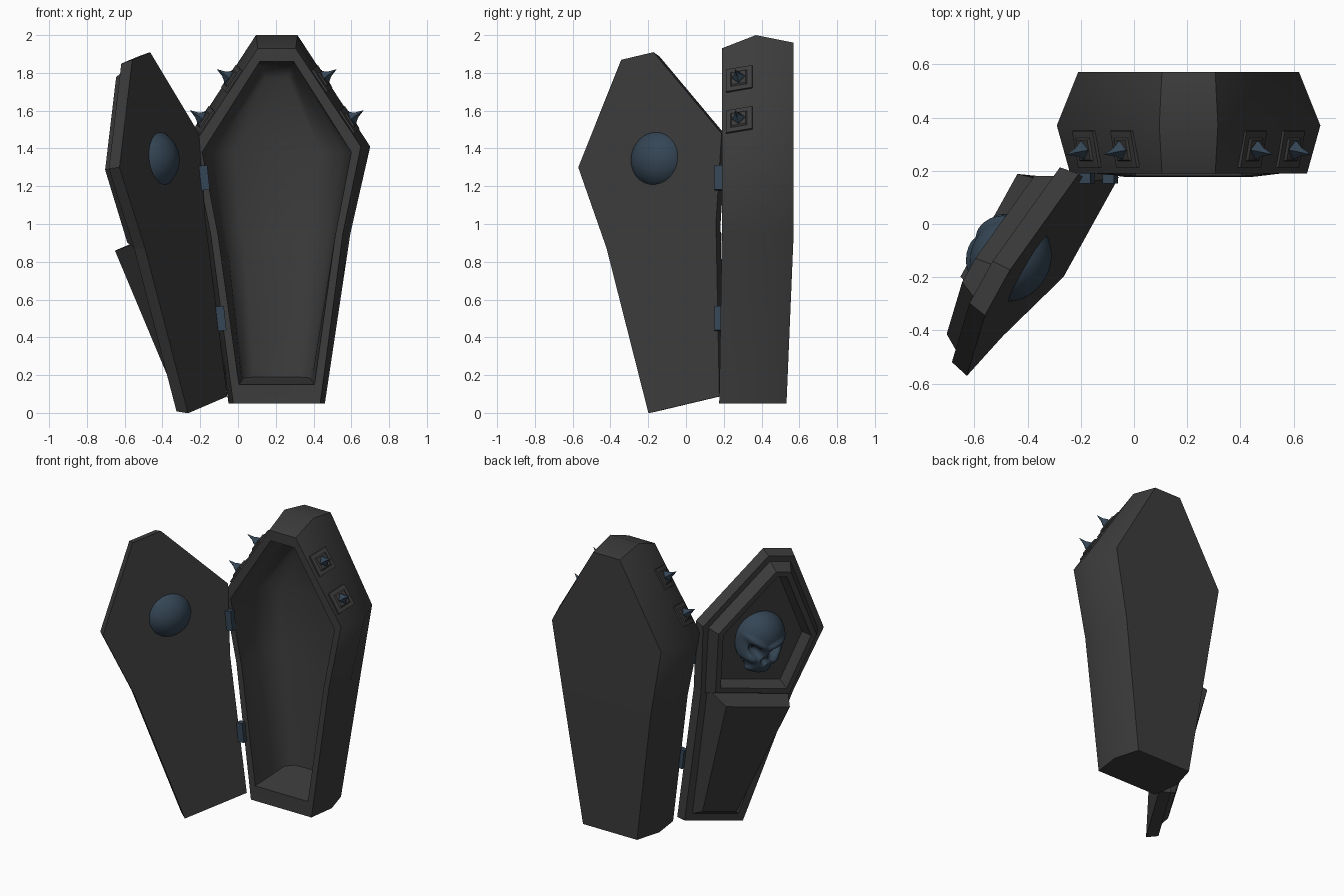
import bpy, bmesh, math
from mathutils import Vector

if "Cube" in bpy.data.objects:
    bpy.data.objects.remove(bpy.data.objects["Cube"])

CX = 0.205  # centre line of the coffin box


def material(name, rgb):
    m = bpy.data.materials.new(name)
    m.diffuse_color = (*rgb, 1)
    m.use_nodes = True
    m.node_tree.nodes["Principled BSDF"].inputs["Base Color"].default_value = m.diffuse_color
    return m


DARK = material("dark_grey", (0.045, 0.045, 0.045))
BLUE = material("blue_steel", (0.035, 0.06, 0.09))


def finish(name, bm, mat, angle=None):
    bmesh.ops.recalc_face_normals(bm, faces=bm.faces)
    me = bpy.data.meshes.new(name)
    bm.to_mesh(me)
    bm.free()
    ob = bpy.data.objects.new(name, me)
    bpy.context.collection.objects.link(ob)
    me.materials.append(mat)
    if angle:
        bpy.ops.object.select_all(action='DESELECT')
        ob.select_set(True)
        bpy.context.view_layer.objects.active = ob
        bpy.ops.object.shade_smooth_by_angle(angle=math.radians(angle))
    return ob


def loft(name, rings, mat, angle=None):
    """Skin through rings of equal count; ends closed with strips across the symmetry line."""
    bm = bmesh.new()
    vs = [[bm.verts.new(p) for p in r] for r in rings]
    n = len(vs[0])
    for a, b in zip(vs, vs[1:]):
        for i in range(n):
            j = (i + 1) % n
            bm.faces.new((a[i], a[j], b[j], b[i]))
    for r in (vs[0], vs[-1]):
        for i in range(n // 2 - 1):
            bm.faces.new((r[i], r[i + 1], r[n - 2 - i], r[n - 1 - i]))
    return finish(name, bm, mat, angle)


def mirror(half):
    return [Vector(p) for p in half] + [Vector((-x, z)) for x, z in reversed(half)]


def inset(poly, d):
    out = []
    for i, p in enumerate(poly):
        e1 = (p - poly[i - 1]).normalized()
        e2 = (poly[(i + 1) % len(poly)] - p).normalized()
        n1, n2 = Vector((e1.y, -e1.x)), Vector((e2.y, -e2.x))
        out.append(p + (n1 + n2) * d / (1 + n1.dot(n2)))
    return out


# ---- Coffin box: outer shell, front rim and cavity in one skin
def box_ring(half, y, y_low):
    # y_low is the depth at the foot, blending to y at the waist
    return [Vector((CX + p.x, y_low + (y - y_low) * min(1, p.y / 0.95), p.y))
            for p in mirror(half)]


loft("coffin_box", [
    box_ring([(0.10, 1.96), (0.415, 1.41), (0.335, 0.95), (0.205, 0.05)], 0.57, 0.53),
    box_ring([(0.11, 2.00), (0.495, 1.41), (0.39, 0.95), (0.255, 0.05)], 0.37, 0.36),
    box_ring([(0.10, 1.93), (0.445, 1.41), (0.35, 0.95), (0.23, 0.05)], 0.19, 0.175),
    box_ring([(0.09, 1.86), (0.395, 1.38), (0.31, 0.94), (0.20, 0.15)], 0.19, 0.178),
    box_ring([(0.09, 1.855), (0.39, 1.38), (0.305, 0.94), (0.185, 0.17)], 0.36, 0.35),
    box_ring([(0.08, 1.83), (0.34, 1.38), (0.265, 0.94), (0.175, 0.185)], 0.48, 0.46),
    box_ring([(0.06, 1.77), (0.23, 1.38), (0.18, 0.94), (0.12, 0.19)], 0.53, 0.50),
], DARK, 45)

# ---- Lid frame: u across, v up, n outwards
U = Vector((-0.475, -0.857, -0.203)).normalized()
V = Vector((-0.1856, -0.130, 0.974)).normalized()
N = U.cross(V).normalized()
O = Vector((-0.1625, -0.0125, 0.0525))


def lid_pt(a, b, c):
    return O + U * a + V * b + N * c


def lid_ring(poly, c):
    return [lid_pt(p.x, p.y, c) for p in poly]


# Lid slab
outline = mirror([(0.10, 1.886), (0.443, 1.373), (0.338, 0.911), (0.219, -0.01)])
loft("lid_slab", [lid_ring(outline, 0), lid_ring(inset(outline, 0.015), 0.075)], DARK)

# Raised frame with a stepped opening around the emblem
upper = mirror([(0.10, 1.886), (0.443, 1.373), (0.335, 0.85)])
steps = [(0.05, 0.07), (0.09, 0.145), (0.125, 0.145), (0.135, 0.115), (0.155, 0.08)]
loft("lid_frame", [lid_ring(inset(upper, d), c) for d, c in steps], DARK)

# Wedge-shaped lower panel
base = mirror([(0.285, 0.935), (0.165, 0.05)])
top = mirror([(0.225, 0.90), (0.12, 0.09)])
loft("lid_lower_panel", [
    lid_ring(base, 0.07),
    [lid_pt(p.x, p.y, 0.25 if p.y > 0.5 else 0.115) for p in top],
], DARK)

# ---- Skull emblem: a sphere shaped with a jaw, sockets and nose
bm = bmesh.new()
bmesh.ops.create_icosphere(bm, subdivisions=5, radius=1)


def bump(x, y, cx, cy, rx, ry):
    return math.exp(-(((x - cx) / rx) ** 2 + ((y - cy) / ry) ** 2) ** 2)


for v in bm.verts:
    x, y, z = v.co
    a, b, c = 0.165 * x, 0.16 * y, 0.15 * z
    low = max(0, -y - 0.15) / 0.85
    front = max(0, min(1, z * 2 + 0.5))
    b = max(b - 0.085 * front * low ** 0.6, -0.212)   # jaw drop, flat chin
    c += 0.05 * front * low                           # face forward
    if z > 0:
        ax = abs(a)
        slant = b - 0.4 * (ax - 0.07)                 # angry slant of the sockets
        c -= 0.06 * bump(ax, slant, 0.066, -0.06, 0.042, 0.032)
        c += 0.018 * bump(ax, slant, 0.07, -0.005, 0.08, 0.022)
        c -= 0.035 * bump(ax, b, 0.0, -0.12, 0.02, 0.024)
        c += 0.015 * bump(ax, b, 0.085, -0.115, 0.03, 0.025)
        a *= 1 - 0.2 * bump(ax, b, 0.12, -0.165, 0.06, 0.03)
    v.co = lid_pt(a - 0.02, 1.325 + b, 0.075 + c)
finish("skull_emblem", bm, BLUE, 60)

# ---- Hinges along the left edge
for k, (x, z) in enumerate([(-0.178, 1.245), (-0.09, 0.50)]):
    axis = Vector((-0.11, 0, 1)).normalized()
    side = Vector((1, 0, 0.11)).normalized()
    ctr = Vector((x, 0.172, z))
    sq = [(0.022, -0.02), (0.022, 0.02), (-0.022, 0.02), (-0.022, -0.02)]
    loft(f"hinge_{k + 1}", [[ctr + side * p + Vector((0, q, 0)) + axis * h for p, q in sq]
                           for h in (-0.065, 0.065)], BLUE)

# ---- Spikes on square plates, two on each sloping shoulder
E = Vector((0.365, 0, -0.555)).normalized()     # along the slope
T = Vector((0.03, 0.18, 0.03)).normalized()     # front to back
W = T.cross(E).normalized()
if W.x < 0:
    W = -W
sq = [(1, -1), (1, 1), (-1, 1), (-1, -1)]
for side, s in (("right", 1), ("left", -1)):
    for k, (x, z) in enumerate([(0.235, 1.765), (0.378, 1.548)]):
        ctr = Vector((x, 0.283, z))

        def ring(r, h, turn=False):
            pts = [(1.3 * p, 1.3 * q) for p, q in ((1, 0), (0, 1), (-1, 0), (0, -1))] if turn else sq
            out = [ctr + E * p * r + T * q * r + W * h for p, q in pts]
            return [Vector((CX + s * v.x, v.y, v.z)) for v in out]

        loft(f"spike_plate_{side}_{k + 1}",
             [ring(0.074, -0.02), ring(0.07, 0.012), ring(0.045, 0.014), ring(0.038, 0.022)], DARK)
        loft(f"spike_{side}_{k + 1}",
             [ring(0.028, 0.01, True), ring(0.026, 0.03, True),
              ring(0.012, 0.055, True), ring(0.001, 0.098, True)], BLUE)
